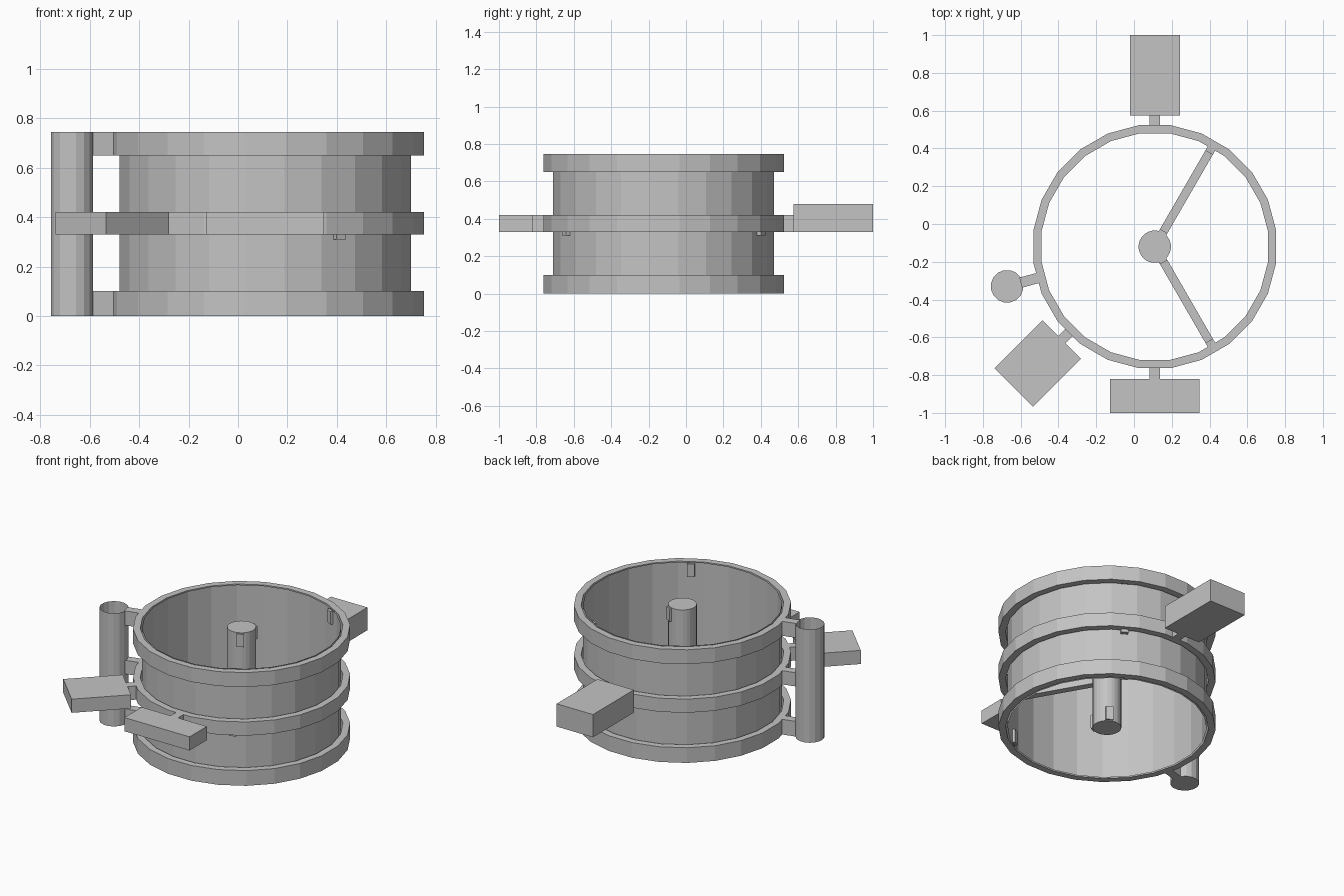
import bpy, bmesh, math
from mathutils import Matrix

cube = bpy.data.objects.get("Cube")
if cube:
    bpy.data.objects.remove(cube)

grey = bpy.data.materials.new("plain_grey")
grey.use_nodes = True
colour = (0.55, 0.55, 0.55, 1)
grey.diffuse_color = colour
grey.node_tree.nodes["Principled BSDF"].inputs["Base Color"].default_value = colour

CX, CY, HEIGHT = 0.11, -0.12, 0.745
SIDES = 24
LEVELS = {"lower": (0, 0.1), "middle": (0.33, 0.42), "upper": (0.65, HEIGHT)}
STEM = 0.055


def finish(name, bm):
    mesh = bpy.data.meshes.new(name)
    bm.to_mesh(mesh)
    bm.free()
    mesh.materials.append(grey)
    obj = bpy.data.objects.new(name, mesh)
    bpy.context.collection.objects.link(obj)
    return obj


def lathe(name, profile, x, y, sides, closed=False):
    """Flat-sided solid of revolution; radii are measured to the flats."""
    bm = bmesh.new()
    scale = 1 / math.cos(math.pi / sides)
    loops = []
    for r, z in profile:
        loop = []
        for i in range(sides):
            a = (i + 0.5) * math.tau / sides
            loop.append(bm.verts.new((x + r * scale * math.cos(a), y + r * scale * math.sin(a), z)))
        loops.append(loop)
    pairs = list(zip(loops, loops[1:]))
    if closed:
        pairs.append((loops[-1], loops[0]))
    for a, b in pairs:
        for i in range(sides):
            j = (i + 1) % sides
            bm.faces.new((a[i], a[j], b[j], b[i]))
    return bm, loops


def radial_box(name, degrees, r0, r1, width, z0, z1):
    """Box lying along a ray from the drum's axis."""
    bm = bmesh.new()
    bmesh.ops.create_cube(bm, size=1)
    place = (Matrix.Translation((CX, CY, 0)) @ Matrix.Rotation(math.radians(degrees), 4, "Z")
             @ Matrix.Translation(((r0 + r1) / 2, 0, (z0 + z1) / 2))
             @ Matrix.Diagonal((r1 - r0, width, z1 - z0, 1)))
    bmesh.ops.transform(bm, matrix=place, verts=bm.verts)
    return finish(name, bm)


# Thin drum wall
bm, loops = lathe("drum_wall", [(0.59, 0), (0.59, HEIGHT)], CX, CY, SIDES)
finish("drum_wall", bm)

# Three hoops around the drum
for level, (z0, z1) in LEVELS.items():
    profile = [(0.643, z0), (0.643, z1), (0.6, z1), (0.6, z0)]
    bm, loops = lathe("hoop", profile, CX, CY, SIDES, closed=True)
    finish(level + "_hoop", bm)

# Centre post, closed at both ends
bm, loops = lathe("centre_post", [(0.085, 0), (0.085, HEIGHT)], CX, CY, SIDES)
bm.faces.new(loops[0][::-1])
bm.faces.new(loops[1])
finish("centre_post", bm)

# Side tube, open at the top
bm, loops = lathe("side_tube", [(0.085, 0), (0.085, HEIGHT)], -0.672, -0.33, 16)
bm.faces.new(loops[0][::-1])
finish("side_tube", bm)

# Spokes and the short stubs above and below them
for side, angle in (("left_back", 60), ("left_front", -60)):
    radial_box(side + "_spoke", angle, 0.07, 0.615, 0.045, 0.31, 0.4)
    for level in ("lower", "upper"):
        z0, z1 = LEVELS[level]
        radial_box(f"{side}_{level}_post_stub", angle, 0.07, 0.095, 0.045, z0 + 0.005, z1 - 0.005)
        radial_box(f"{side}_{level}_wall_stub", angle, 0.575, 0.61, 0.045, z0 + 0.005, z1 - 0.005)

# Arms holding the side tube
for level, (z0, z1) in LEVELS.items():
    radial_box(level + "_tube_arm", 195, 0.62, 0.735, STEM, z0, z1)

# Blocks on stems: angle, inner radius, outer radius, width, top
blocks = {
    "back": (90, 0.695, 1.12, 0.265, 0.48),
    "front": (-90, 0.7, 0.88, 0.475, 0.42),
    "corner": (225, 0.695, 1.055, 0.288, 0.42),
}
for name, (angle, r0, r1, width, top) in blocks.items():
    radial_box(name + "_block", angle, r0, r1, width, 0.33, top)
    radial_box(name + "_stem", angle, 0.62, r0 + 0.01, STEM, 0.33, 0.42)
